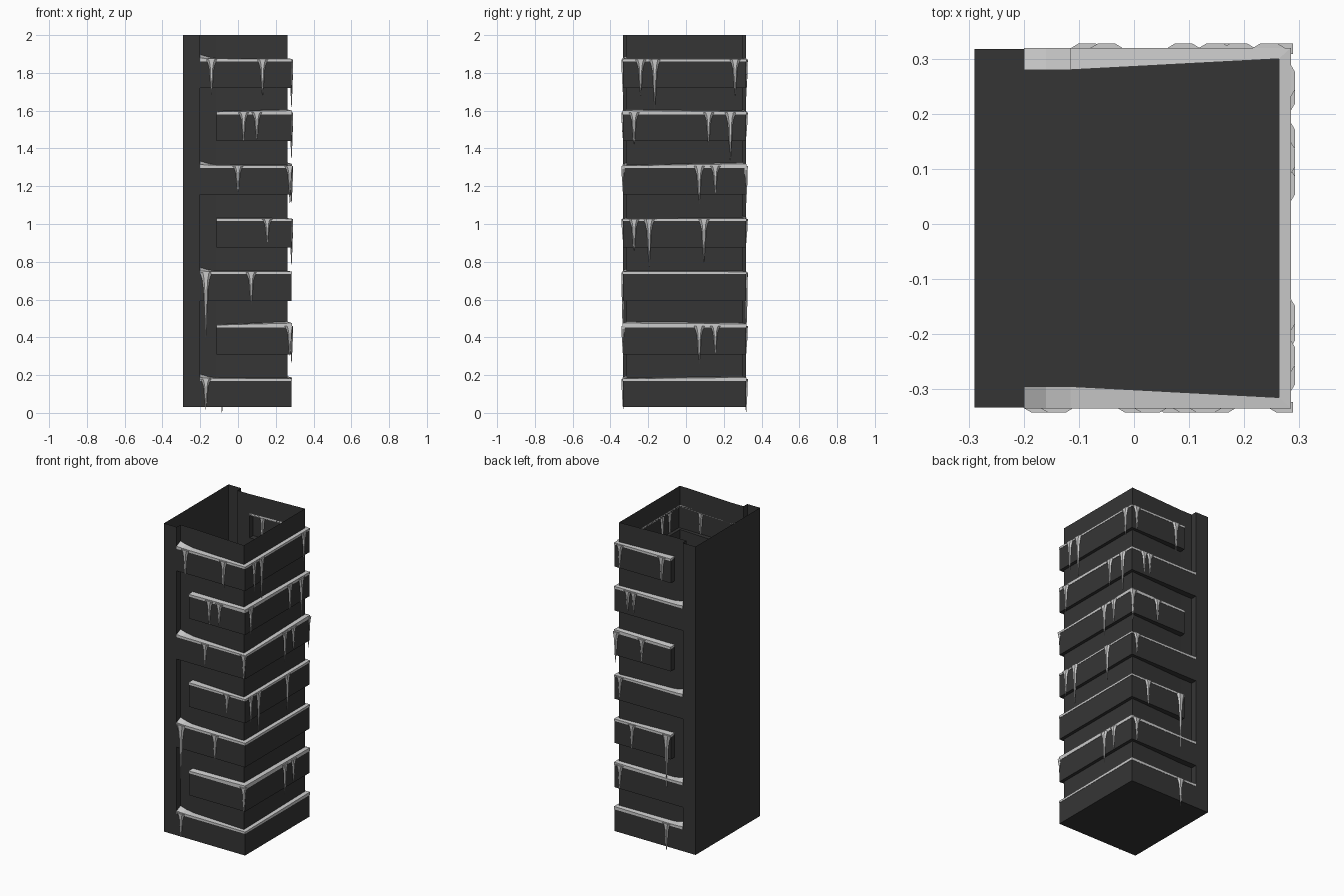
import bpy
import bmesh
import math

cube = bpy.data.objects.get("Cube")
if cube:
    bpy.data.objects.remove(cube, do_unlink=True)


def material(name, rgb):
    m = bpy.data.materials.new(name)
    m.use_nodes = True
    m.diffuse_color = (*rgb, 1)
    m.node_tree.nodes["Principled BSDF"].inputs["Base Color"].default_value = (*rgb, 1)
    return m


STONE = material("dark stone", (0.036, 0.036, 0.036))
ICE = material("pale ice", (0.6, 0.6, 0.6))


def make_object(name, bm, mat):
    bmesh.ops.remove_doubles(bm, verts=bm.verts, dist=0.0005)
    mesh = bpy.data.meshes.new(name)
    bm.to_mesh(mesh)
    bm.free()
    mesh.materials.append(mat)
    obj = bpy.data.objects.new(name, mesh)
    bpy.context.collection.objects.link(obj)
    return obj


def loft(bm, rings, closed=True):
    """Join successive rings of points with quads and return their vertices."""
    rows = [[bm.verts.new(p) for p in ring] for ring in rings]
    n = len(rows[0])
    for a, b in zip(rows, rows[1:]):
        for i in range(n if closed else n - 1):
            j = (i + 1) % n
            bm.faces.new((a[i], a[j], b[j], b[i]))
    return rows


# Main dimensions
BACK_X, PILLAR_X, SHORT_X = -0.29, -0.2, -0.115
WALL_X, BAND_X = 0.263, 0.283
BASE, TOP, BAND_H = 0.03, 2.0, 0.147
# per side: outer y, recessed y near pillar, recessed y at corner
SIDES = {"front": (-0.333, -0.295, -0.315), "rear": (0.318, 0.28, 0.30)}
BAND_TOPS = [0.175, 0.457, 0.74, 1.022, 1.303, 1.586, 1.867]


def band_kind(i, side):
    if i == 0:
        return "long"
    return "long" if (i % 2 == 0) == (side == "front") else "short"


def half_section(side, kind):
    """Wall outline of one side, from the pillar's outer edge to the corner."""
    out, rec, corner = SIDES[side]
    near = out if kind == "long" else rec
    mid = rec if kind == "recess" else out
    end = (WALL_X, corner) if kind == "recess" else (BAND_X, out)
    return [(BACK_X, out), (PILLAR_X, out), (PILLAR_X, near),
            (SHORT_X, near), (SHORT_X, mid), end]


def section(front, rear, z):
    pts = half_section("front", front) + half_section("rear", rear)[::-1]
    return [(x, y, z) for x, y in pts]


# Hollow tower shell with projecting corner blocks, open at the top
rings = []
for i, top in enumerate(BAND_TOPS):
    bottom = BASE if i == 0 else top - BAND_H
    kinds = band_kind(i, "front"), band_kind(i, "rear")
    if i:
        rings.append(section("recess", "recess", bottom))
    rings += [section(*kinds, bottom), section(*kinds, top),
              section("recess", "recess", top)]
rings.append(section("recess", "recess", TOP))
bm = bmesh.new()
rows = loft(bm, rings)
bm.faces.new(rows[0][::-1])
make_object("tower_shell", bm, STONE)


# Snow lying on the ledges: a thin U-shaped strip on each band
def snow_half(side, kind, z, rise):
    out, rec, corner = SIDES[side]
    lip = math.copysign(0.002, out)
    pts = []
    if kind == "long":
        pts.append((PILLAR_X, rec, PILLAR_X, out + lip, 0.03, 0.012))
        pts.append((PILLAR_X + 0.04, rec, PILLAR_X + 0.04, out + lip, 0.018, 0.009))
    pts.append((SHORT_X, rec, SHORT_X, out + lip, 0.01, 0.008))
    pts.append((WALL_X, corner, BAND_X + 0.002, out + lip, rise, rise * 0.7))
    return [[(xi, yi, z - 0.004), (xo, yo, z - 0.006),
             (xo, yo, z + ho), (xi, yi, z + hi)] for xi, yi, xo, yo, hi, ho in pts]


CORNER_RISE = [(0.009, 0.018), (0.026, 0.02), (0.012, 0.01), (0.008, 0.009),
               (0.008, 0.022), (0.02, 0.012), (0.01, 0.009)]
for i, z in enumerate(BAND_TOPS):
    bm = bmesh.new()
    strip = snow_half("front", band_kind(i, "front"), z, CORNER_RISE[i][0])
    strip += snow_half("rear", band_kind(i, "rear"), z, CORNER_RISE[i][1])[::-1]
    rows = loft(bm, strip)
    bm.faces.new(rows[0][::-1])
    bm.faces.new(rows[-1])
    bmesh.ops.recalc_face_normals(bm, faces=bm.faces)
    make_object(f"ledge_snow_{i + 1}", bm, ICE)


# Icicles: flared at the ledge, narrowing to a long tip
PROFILE = [(0, 0.032, 0.011), (0.1, 0.02, 0.01), (0.25, 0.012, 0.009),
           (0.55, 0.008, 0.007), (1, 0.0008, 0.0008)]


def icicle(bm, face, along, z, length):
    rings = []
    for t, wide, deep in PROFILE:
        ring = []
        for k in range(6):
            a = math.tau * k / 6
            u, v = along + wide * math.cos(a), deep * math.sin(a)
            if face == "right":
                x, y = BAND_X + v, u
            else:
                x, y = min(u, BAND_X + 0.006), SIDES[face][0] + v
            ring.append((x, y, z + 0.004 - t * length))
        rings.append(ring)
    rows = loft(bm, rings)
    bm.faces.new(rows[0])
    bm.faces.new(rows[-1][::-1])


# For each face and band: position along the face and length
ICICLES = {
    "front": {6: [(-0.14, 0.19), (0.13, 0.19)], 5: [(0.03, 0.15), (0.10, 0.14)],
              4: [(0, 0.14), (0.275, 0.15)], 3: [(0.155, 0.12)],
              2: [(-0.17, 0.36), (0.07, 0.17)], 1: [(0.275, 0.16)],
              0: [(-0.17, 0.16)]},
    "right": {6: [(-0.24, 0.19), (-0.165, 0.26), (0.26, 0.19)],
              5: [(-0.275, 0.17), (0.12, 0.17), (0.235, 0.25)],
              4: [(0.07, 0.2), (0.155, 0.14)],
              3: [(-0.275, 0.17), (-0.195, 0.25), (0.095, 0.23)],
              1: [(0.07, 0.2), (0.155, 0.14)]},
    "rear": {6: [(0.245, 0.15), (-0.05, 0.2)], 5: [(0.19, 0.13), (0.147, 0.13)],
             4: [(0.09, 0.14), (0.275, 0.2)], 3: [(0.245, 0.13)],
             2: [(0.16, 0.16), (-0.085, 0.35)], 1: [(0.245, 0.15)],
             0: [(-0.085, 0.179)]},
}
for face, bands in ICICLES.items():
    bm = bmesh.new()
    for i, items in bands.items():
        for along, length in items:
            icicle(bm, face, along, BAND_TOPS[i], length)
    bmesh.ops.recalc_face_normals(bm, faces=bm.faces)
    make_object(f"{face}_icicles", bm, ICE)
